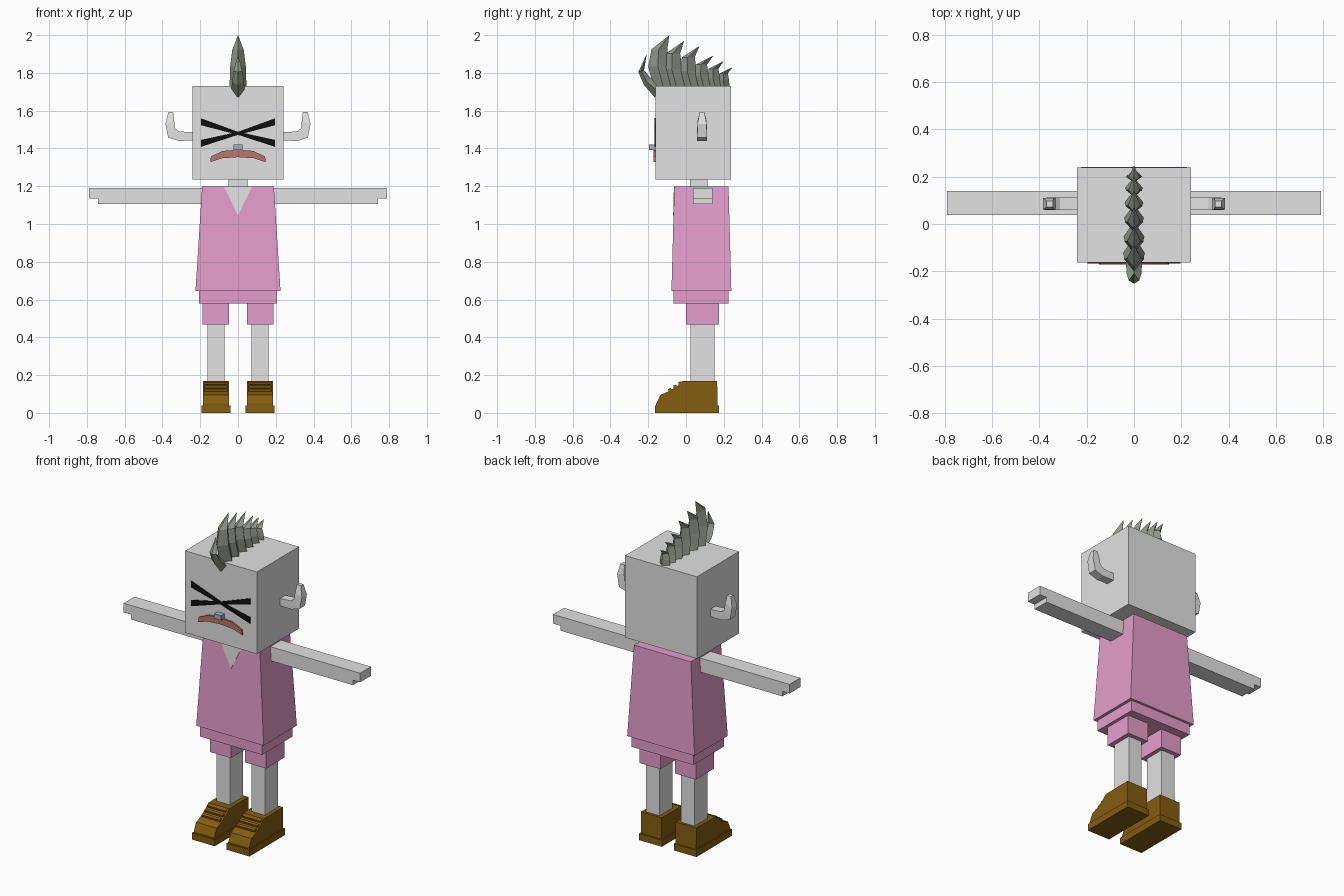
import bpy, bmesh
from mathutils import Vector

cube = bpy.data.objects.get("Cube")
if cube:
    bpy.data.objects.remove(cube, do_unlink=True)


def material(name, *srgb):
    rgb = [((c / 255 + 0.055) / 1.055) ** 2.4 for c in srgb]
    m = bpy.data.materials.new(name)
    m.use_nodes = True
    m.diffuse_color = (*rgb, 1)
    m.node_tree.nodes["Principled BSDF"].inputs["Base Color"].default_value = (*rgb, 1)
    return m


SKIN = material("pale grey skin", 226, 226, 226)
PINK = material("pink cloth", 229, 158, 203)
SHOE = material("brown leather", 132, 93, 16)
HAIR = material("grey green hair", 146, 151, 141)
BLACK = material("black", 14, 14, 14)
LIPS = material("dull red lips", 188, 116, 104)
METAL = material("blue grey nose", 170, 178, 190)


def loft(name, rings, mat):
    """Skin a row of equal-sized point rings and cap both ends."""
    bm = bmesh.new()
    rows = [[bm.verts.new(p) for p in ring] for ring in rings]
    n = len(rows[0])
    for a, b in zip(rows, rows[1:]):
        for i in range(n):
            j = (i + 1) % n
            bm.faces.new((a[i], a[j], b[j], b[i]))
    bm.faces.new(rows[0])
    bm.faces.new(rows[-1])
    bmesh.ops.recalc_face_normals(bm, faces=bm.faces)
    mesh = bpy.data.meshes.new(name)
    bm.to_mesh(mesh)
    bm.free()
    mesh.materials.append(mat)
    ob = bpy.data.objects.new(name, mesh)
    bpy.context.collection.objects.link(ob)
    return ob


def rect(x0, x1, y0, y1, z):
    return [(x0, y0, z), (x1, y0, z), (x1, y1, z), (x0, y1, z)]


def box(name, x, y, z, mat):
    return loft(name, [rect(*x, *y, h) for h in z], mat)


def plate(name, outline, y0, y1, mat):
    """Extrude a front-view outline in y."""
    return loft(name, [[(x, y, z) for x, z in outline] for y in (y0, y1)], mat)


def side_prism(name, outline, x0, x1, mat):
    """Extrude a side-view outline in x."""
    return loft(name, [[(x, y, z) for y, z in outline] for x in (x0, x1)], mat)


# Head, neck and clothes
box("head", (-.24, .24), (-.162, .238), (1.235, 1.73), SKIN)
box("neck", (-.05, .05), (.02, .115), (1.18, 1.24), SKIN)
loft("shirt", [rect(-.225, .225, -.077, .24, .645),
               rect(-.19, .19, -.062, .225, 1.198)], PINK)
box("shorts_waist", (-.207, .207), (-.066, .226), (.58, .65), PINK)

# Skin showing in the shirt's V neck
vee = [(-.075, -.064, 1.199), (.075, -.064, 1.199), (0, -.068, 1.045)]
loft("neck_opening", [vee, [(x, y + .006, z) for x, y, z in vee]], SKIN)

# Crossed eyes, narrow in the middle
for s, name in ((1, "eye_stroke_falling"), (-1, "eye_stroke_rising")):
    top = [(-.197, 1.56), (0, 1.488), (.197, 1.445)]
    low = [(.197, 1.408), (0, 1.472), (-.197, 1.523)]
    plate(name, [(s * x, z) for x, z in top + low], -.167 - .001 * s, -.16, BLACK)

# Frowning mouth and nose
plate("mouth", [(-.147, 1.327), (-.143, 1.358), (-.08, 1.387), (0, 1.393),
                (.08, 1.387), (.143, 1.358), (.147, 1.327), (.085, 1.348),
                (0, 1.354), (-.085, 1.348)], -.171, -.162, LIPS)
box("nose", (-.023, .023), (-.195, -.16), (1.392, 1.42), METAL)

# Shoe outline, seen from the side
upper = [(-.158, .03), (-.158, .05), (-.135, .095), (-.09, .115), (-.05, .14),
         (-.018, .168), (.165, .17), (.167, .03)]

for s, side in ((1, "left"), (-1, "right")):
    def span(a, b):
        return s * a, s * b

    # Arm with a shorter thumb side below the fingers
    plate(side + "_arm", [(s * x, z) for x, z in (
        (.18, 1.105), (.742, 1.105), (.742, 1.135), (.79, 1.135),
        (.79, 1.19), (.18, 1.19))], .037, .14, SKIN)

    # Upturned ear: inner and outer edges with half depth
    ear = (((.23, 1.485), (.23, 1.442), .026), ((.312, 1.49), (.315, 1.44), .026),
           ((.332, 1.505), (.37, 1.458), .026), ((.338, 1.545), (.384, 1.53), .024),
           ((.343, 1.592), (.369, 1.592), .013))
    loft(side + "_ear", [[(s * x, .085 + d, z) for (x, z), d in
                          ((a, -h), (b, -h), (b, h), (a, h))]
                         for a, b, h in ear], SKIN)

    # Leg and shorts leg
    box(side + "_shorts_leg", span(.048, .188), (0, .175), (.467, .59), PINK)
    box(side + "_leg", span(.072, .162), (.025, .15), (.12, .48), SKIN)

    # Shoe, sole and laces
    side_prism(side + "_shoe", upper, *span(.047, .185), SHOE)
    side_prism(side + "_sole", [(-.165, 0), (-.165, .04), (.174, .04), (.174, 0)],
               *span(.04, .192), SHOE)
    for i in range(3):
        y, z = -.092 + .027 * i, .114 + .018 * i
        side_prism(f"{side}_lace_{i + 1}", [(y, z), (y - .003, z + .012),
                                            (y + .012, z + .018), (y + .02, z)],
                   *span(.055, .178), SHOE)


def spike(name, front, back, tip, width):
    """Curved spike with a diamond section between its two side-view edges."""
    rings = []
    for (fy, fz), (by, bz), w in zip(front, back, (1, .9, .65)):
        f, b = Vector((0, fy, fz)), Vector((0, by, bz))
        mid = f.lerp(b, .45)
        dx = Vector((width * w, 0, 0))
        rings.append([f, mid + dx, b, mid - dx])
    end = Vector((0, *tip))
    rings.append([end.lerp(p, .03) for p in rings[-1]])
    return loft(name, rings, HAIR)


# Forelock curling ahead of the brow
spike("hair_forelock", [(-.165, 1.67), (-.222, 1.735), (-.252, 1.805)],
      [(-.13, 1.74), (-.19, 1.775), (-.222, 1.815)], (-.208, 1.9), .035)

# Row of swept-back spikes shrinking toward the rear
tips = [(-.088, 2), (-.01, 1.97), (.072, 1.943), (.145, 1.892), (.2, 1.862), (.247, 1.83)]
bases = [-.165, -.092, -.01, .06, .125, .18]
for i, ((ty, tz), y) in enumerate(zip(tips, bases)):
    h = tz - 1.7
    d = .12 - .009 * i
    lean = .035 - .006 * i
    front = [(y, 1.69), (y - lean, 1.7 + .45 * h), (y - lean * .5, 1.7 + .75 * h)]
    back = [(min(y + d, .23), 1.69), (y + d * .65, 1.7 + .45 * h), (y + d * .55, 1.7 + .75 * h)]
    spike(f"hair_spike_{i + 1}", front, back, (ty, tz), .046 - .002 * i)
